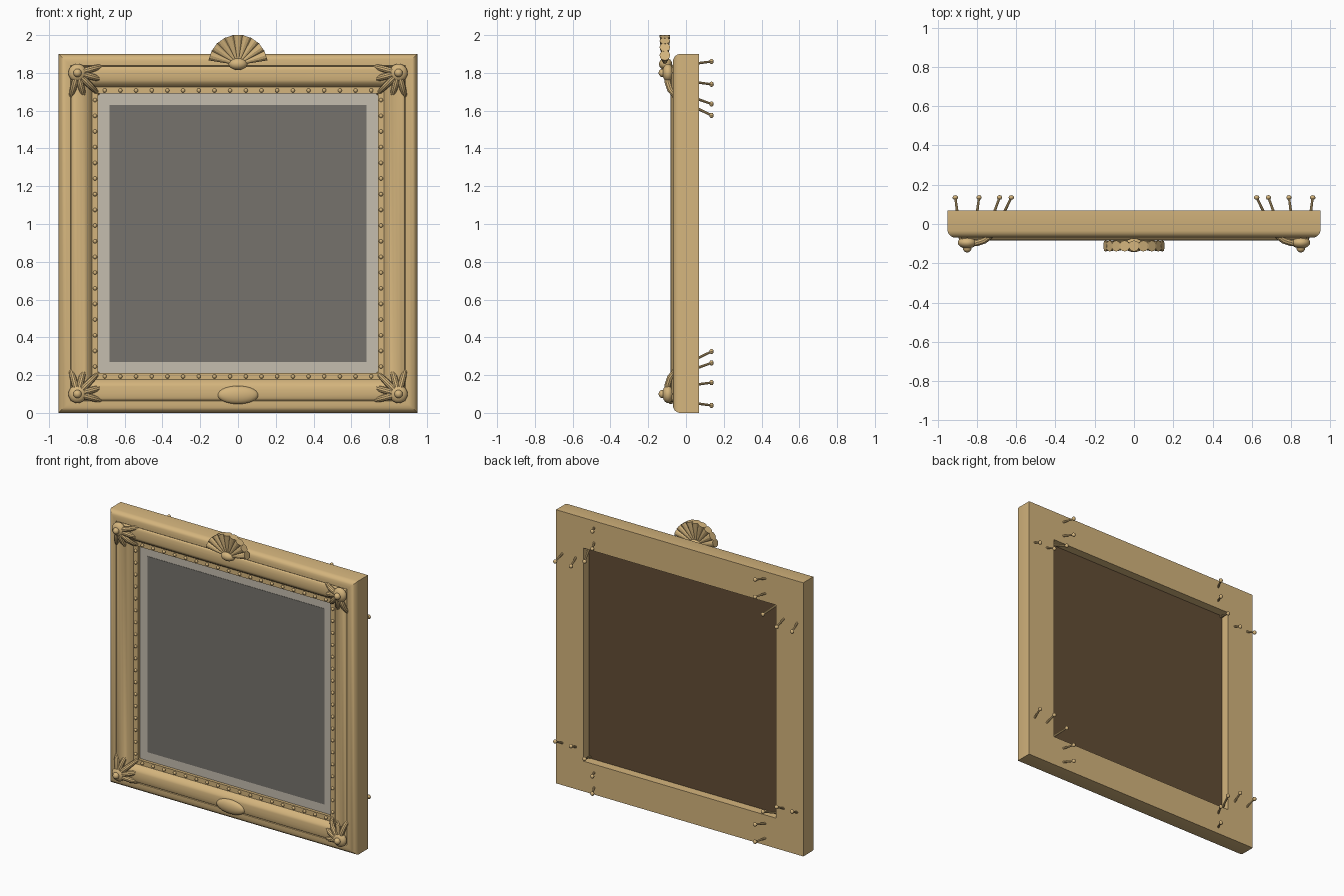
import bpy, bmesh, math
from mathutils import Vector, Matrix

if "Cube" in bpy.data.objects:
    bpy.data.objects.remove(bpy.data.objects["Cube"])

CZ = 0.95  # height of the frame centre


def material(name, rgb):
    m = bpy.data.materials.new(name)
    m.diffuse_color = (*rgb, 1)
    m.use_nodes = True
    m.node_tree.nodes["Principled BSDF"].inputs["Base Color"].default_value = m.diffuse_color
    return m


GOLD = material("antique_gold", (0.66, 0.46, 0.205))
MAT = material("mat_grey", (0.56, 0.51, 0.43))
GLASS = material("dark_grey", (0.18, 0.17, 0.15))
BROWN = material("backing_brown", (0.125, 0.075, 0.036))


def finish(name, bm, mat, angle=35):
    bmesh.ops.recalc_face_normals(bm, faces=bm.faces)
    me = bpy.data.meshes.new(name)
    bm.to_mesh(me)
    bm.free()
    me.materials.append(mat)
    for p in me.polygons:
        p.use_smooth = True
    me.set_sharp_from_angle(angle=math.radians(angle))
    ob = bpy.data.objects.new(name, me)
    bpy.context.collection.objects.link(ob)
    return ob


def ball(bm, loc, radii, seg=16, rings=10):
    m = Matrix.Translation(loc) @ Matrix.Diagonal((*radii, 1))
    bmesh.ops.create_uvsphere(bm, u_segments=seg, v_segments=rings, radius=1, matrix=m)


def square_sweep(name, profile, mat):
    """Sweep a closed (offset, y) profile round a mitred square."""
    bm = bmesh.new()
    rings = [[bm.verts.new((sx * d, y, CZ + sz * d))
              for sx, sz in ((1, 1), (-1, 1), (-1, -1), (1, -1))] for d, y in profile]
    for i, a in enumerate(rings):
        b = rings[(i + 1) % len(rings)]
        for k in range(4):
            j = (k + 1) % 4
            bm.faces.new((a[k], a[j], b[j], b[k]))
    return finish(name, bm, mat, 30)


def box(name, half, y0, y1, mat):
    bm = bmesh.new()
    m = Matrix.Translation((0, (y0 + y1) / 2, CZ)) @ Matrix.Diagonal((2 * half, y1 - y0, 2 * half, 1))
    bmesh.ops.create_cube(bm, size=1, matrix=m)
    return finish(name, bm, mat)


def tube(bm, path, radii, side, sides=10):
    """Tapered tube along a planar path; side is the plane's normal."""
    rings = []
    for i, p in enumerate(path):
        t = (path[min(i + 1, len(path) - 1)] - path[max(i - 1, 0)]).normalized()
        n = t.cross(side)
        rings.append([bm.verts.new(p + radii[i] * (math.cos(a) * side + math.sin(a) * n))
                      for a in (2 * math.pi * k / sides for k in range(sides))])
    for a, b in zip(rings, rings[1:]):
        for k in range(sides):
            j = (k + 1) % sides
            bm.faces.new((a[k], a[j], b[j], b[k]))
    bm.faces.new(rings[0])
    bm.faces.new(rings[-1])


# Moulded frame: rounded outer edge, raised roll, cove, bead ledge
square_sweep("frame_moulding", [
    (0.74, 0.07), (0.95, 0.07), (0.95, -0.035), (0.946, -0.048), (0.937, -0.059),
    (0.924, -0.067), (0.908, -0.07), (0.888, -0.07), (0.885, -0.066), (0.880, -0.074),
    (0.868, -0.080), (0.85, -0.083), (0.83, -0.082), (0.812, -0.077), (0.798, -0.069),
    (0.786, -0.057), (0.778, -0.045), (0.774, -0.04), (0.74, -0.04)], GOLD)

# Backing board, mat border and picture surface
box("backing_board", 0.74, -0.015, 0.01, BROWN)
square_sweep("mat_border", [(0.675, -0.02), (0.74, -0.02), (0.74, -0.015), (0.675, -0.015)], MAT)
box("picture_panel", 0.68, -0.022, -0.0155, GLASS)

# Row of beads round the opening
bm = bmesh.new()
for i in range(18):
    s = (i - 8.5) * 0.083
    for e in (-0.757, 0.757):
        ball(bm, (s, -0.042, CZ + e), (0.011,) * 3, 10, 6)
        ball(bm, (e, -0.042, CZ + s), (0.011,) * 3, 10, 6)
finish("bead_row", bm, GOLD)

# Corner rosettes with five leaf stems that curl through to the back
PATH = [(0.0, -0.1), (0.05, -0.096), (0.09, -0.084), (0.125, -0.06), (0.16, -0.005),
        (0.2, 0.07), (0.233, 0.135)]
RADII = [0.014, 0.018, 0.017, 0.014, 0.010, 0.007, 0.006]
for sx, side_name in ((-1, "left"), (1, "right")):
    for sz, level in ((-1, "bottom"), (1, "top")):
        c = Vector((sx * 0.85, 0, CZ + sz * 0.85))
        bm = bmesh.new()
        ball(bm, c + Vector((0, -0.095, 0)), (0.048, 0.03, 0.048), 20, 12)
        ball(bm, c + Vector((0, -0.124, 0)), (0.022, 0.021, 0.022))
        finish(f"rosette_{level}_{side_name}", bm, GOLD)
        bm = bmesh.new()
        for deg in (165, 195, 225, 255, 285):
            a = math.radians(deg)
            u = Vector((sx * math.cos(a), 0, sz * math.sin(a)))
            path = [c + u * r + Vector((0, y, 0)) for r, y in PATH]
            tube(bm, path, RADII, u.cross(Vector((0, 1, 0))))
            ball(bm, path[-1], (0.014, 0.012, 0.014), 10, 6)
        finish(f"leaves_{level}_{side_name}", bm, GOLD)

# Fan shell crest made of cones
bm = bmesh.new()
base = Vector((0, -0.112, 1.845))
for i in range(9):
    a = math.radians(18 + 18 * i)
    u = Vector((math.cos(a), 0, math.sin(a)))
    tube(bm, [base, base + u * 0.155], [0.004, 0.028], Vector((0, 1, 0)), 12)
finish("crest_shell", bm, GOLD, 25)
bm = bmesh.new()
ball(bm, (0, -0.108, 1.847), (0.05, 0.035, 0.032), 20, 12)
finish("crest_boss", bm, GOLD)

# Oval boss on the bottom rail
bm = bmesh.new()
ball(bm, (0, -0.08, 0.095), (0.108, 0.028, 0.048), 24, 14)
finish("bottom_oval", bm, GOLD)
